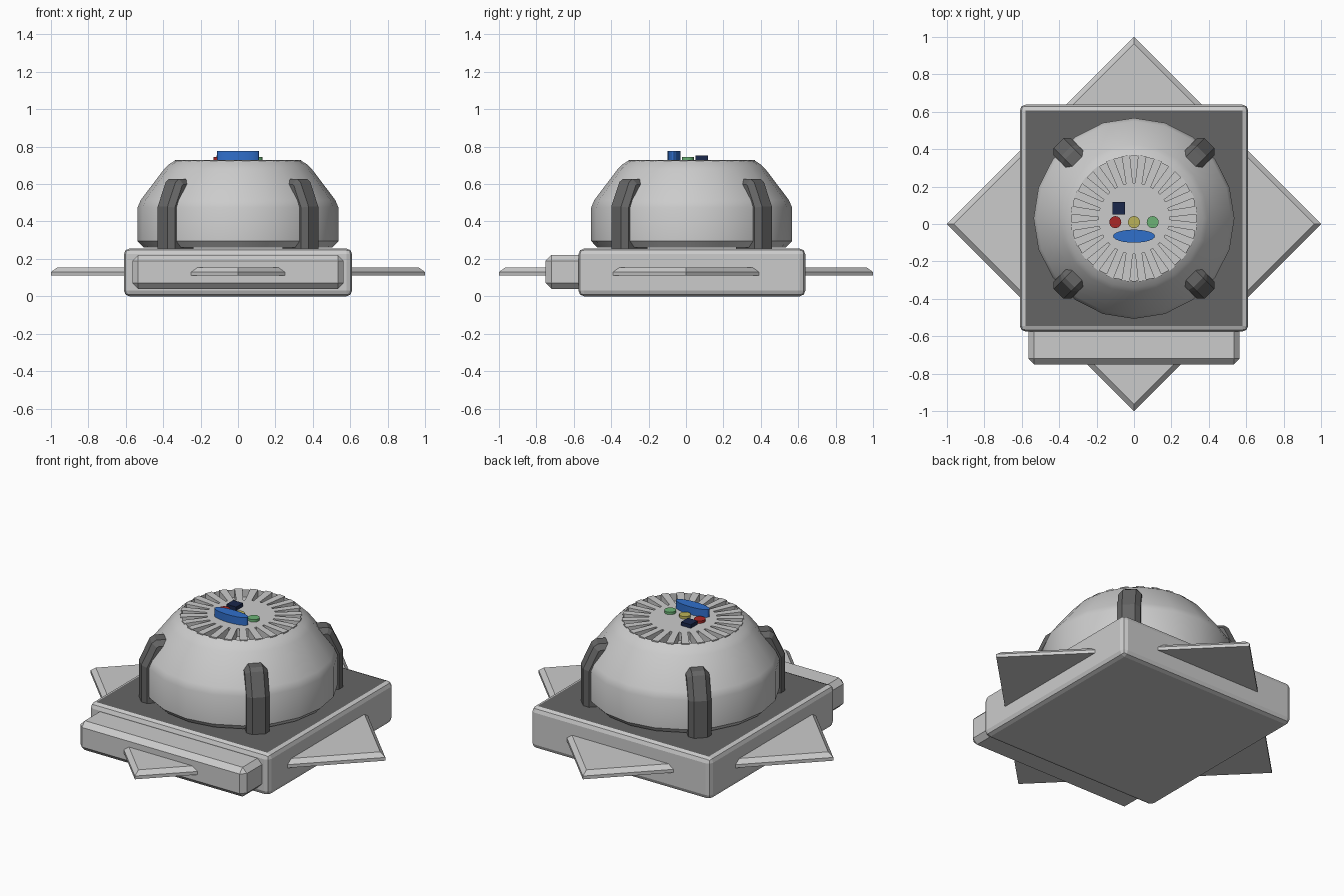
import bpy, bmesh, math
from mathutils import Matrix, Vector

if "Cube" in bpy.data.objects:
    bpy.data.objects.remove(bpy.data.objects["Cube"])

CY = 0.03  # dome centre in y


def material(name, rgb):
    m = bpy.data.materials.new(name)
    m.diffuse_color = (*rgb, 1)
    m.use_nodes = True
    m.node_tree.nodes["Principled BSDF"].inputs["Base Color"].default_value = m.diffuse_color
    return m


DARK = material("dark_grey", (0.13, 0.13, 0.13))


def finish(name, bm, mat=None, smooth=False):
    bmesh.ops.recalc_face_normals(bm, faces=bm.faces[:])
    me = bpy.data.meshes.new(name)
    bm.to_mesh(me)
    bm.free()
    ob = bpy.data.objects.new(name, me)
    bpy.context.collection.objects.link(ob)
    if mat:
        me.materials.append(mat)
    if smooth:
        bpy.ops.object.select_all(action='DESELECT')
        ob.select_set(True)
        bpy.context.view_layer.objects.active = ob
        bpy.ops.object.shade_smooth_by_angle(angle=math.radians(25))
    return ob


def box_bm(lo, hi, bevel=0, segments=1):
    bm = bmesh.new()
    bmesh.ops.create_cube(bm, size=1)
    for v in bm.verts:
        v.co = Vector([(a + b) / 2 + c * (b - a) for a, b, c in zip(lo, hi, v.co)])
    if bevel:
        bmesh.ops.bevel(bm, geom=bm.edges[:], offset=bevel, segments=segments,
                        profile=0.5, affect='EDGES')
    return bm


def disc(name, x, y, rx, ry, z0, z1, mat, n=24):
    bm = bmesh.new()
    bmesh.ops.create_cone(bm, cap_ends=True, segments=n, radius1=1, radius2=1, depth=1)
    for v in bm.verts:
        v.co = (x + v.co.x * rx, y + v.co.y * ry, z1 if v.co.z > 0 else z0)
    return finish(name, bm, mat, True)


# Base block with a dark top face
base = finish("base", box_bm((-0.61, -0.575, 0), (0.61, 0.638, 0.255), 0.03, 2))
base.data.materials.append(material("light_grey", (0.8, 0.8, 0.8)))
base.data.materials.clear()
base.data.materials.append(None)
base.data.materials.append(DARK)
for p in base.data.polygons:
    if p.normal.z > 0.95:
        p.material_index = 1

# Front bumper
finish("front_bumper", box_bm((-0.565, -0.75, 0.04), (0.565, -0.54, 0.22), 0.03))

# Diamond plate with a chamfered upper rim
bm = bmesh.new()
rings = [[bm.verts.new((r * math.cos(i * math.pi / 2), r * math.sin(i * math.pi / 2), z))
          for i in range(4)] for r, z in ((1, 0.11), (1, 0.13), (0.965, 0.155))]
for a, b in zip(rings, rings[1:]):
    for i in range(4):
        bm.faces.new((a[i], a[(i + 1) % 4], b[(i + 1) % 4], b[i]))
bm.faces.new(rings[0])
bm.faces.new(rings[-1])
finish("diamond_plate", bm)

# Dome, lathed from a profile, with a sunken vent well on top
SIDES = 20
profile = [(0.505, 0.262), (0.537, 0.295), (0.537, 0.475), (0.52, 0.515),
           (0.395, 0.68), (0.37, 0.705), (0.335, 0.727), (0.335, 0.68)]
bm = bmesh.new()
rings = [[bm.verts.new((r * math.cos(i * math.tau / SIDES),
                        CY + r * math.sin(i * math.tau / SIDES), z))
          for i in range(SIDES)] for r, z in profile]
for a, b in zip(rings, rings[1:]):
    for i in range(SIDES):
        j = (i + 1) % SIDES
        bm.faces.new((a[i], a[j], b[j], b[i]))
bm.faces.new(rings[0])
bm.faces.new(rings[-1])
finish("dome", bm, smooth=True)

# Vent hub and radial vent bars
disc("vent_hub", 0, CY, 0.19, 0.19, 0.68, 0.73, None)
BARS = 24
bm = bmesh.new()
for k in range(BARS):
    rot = Matrix.Translation((0, CY, 0)) @ Matrix.Rotation((k + 0.5) * math.tau / BARS, 4, 'Z')
    bar = [[bm.verts.new(rot @ Vector((r, w, z))) for r, w in
            ((0.17, -0.018), (0.338, -0.022), (0.338, 0.022), (0.17, 0.018))]
           for z in (0.675, 0.73)]
    bm.faces.new(bar[0])
    bm.faces.new(bar[1])
    for i in range(4):
        j = (i + 1) % 4
        bm.faces.new((bar[0][i], bar[0][j], bar[1][j], bar[1][i]))
finish("vent_bars", bm)

# Four dark clamps hugging the dome on the diagonals
outline = [(0.40, 0.25), (0.57, 0.25), (0.57, 0.48), (0.51, 0.61), (0.485, 0.627), (0.40, 0.627)]
for k in range(4):
    bm = bmesh.new()
    sides = [[bm.verts.new((r, t, z)) for r, z in outline] for t in (-0.065, 0.065)]
    bm.faces.new(sides[0])
    bm.faces.new(sides[1])
    n = len(outline)
    for i in range(n):
        j = (i + 1) % n
        bm.faces.new((sides[0][i], sides[0][j], sides[1][j], sides[1][i]))
    bm.edges.ensure_lookup_table()
    rim = [e for s in sides for i in range(1, n - 1)
           for e in [bm.edges.get((s[i], s[i + 1]))]]
    bmesh.ops.bevel(bm, geom=rim, offset=0.028, segments=1, profile=0.5, affect='EDGES')
    bm.transform(Matrix.Translation((0, CY, 0)) @
                 Matrix.Rotation(math.pi / 4 + k * math.pi / 2, 4, 'Z'))
    finish(f"clamp_{k + 1}", bm, DARK)

# Controls on the hub
for name, x, rgb in (("red_button", -0.1, (0.4, 0.02, 0.02)),
                     ("yellow_button", 0, (0.5, 0.45, 0.1)),
                     ("green_button", 0.1, (0.15, 0.45, 0.18))):
    disc(name, x, 0.01, 0.032, 0.032, 0.70, 0.745, material(name, rgb))
disc("blue_bar", 0, -0.065, 0.112, 0.035, 0.70, 0.777,
     material("blue", (0.03, 0.16, 0.6)))
finish("navy_square", box_bm((-0.115, 0.052, 0.70), (-0.049, 0.118, 0.752)),
       material("navy", (0.01, 0.02, 0.07)))
